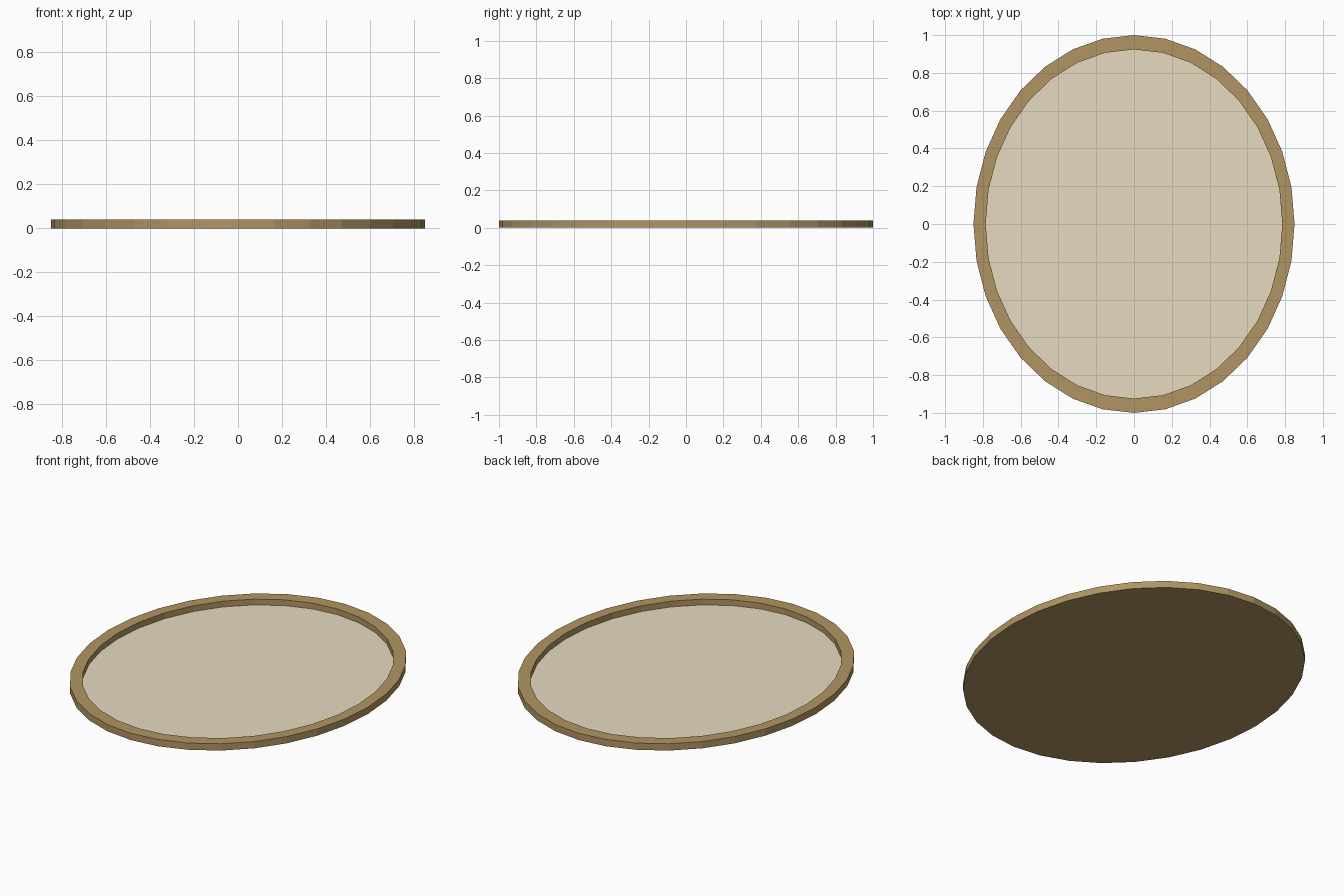
import bpy, bmesh, math

if "Cube" in bpy.data.objects:
    bpy.data.objects.remove(bpy.data.objects["Cube"])

SIDES = 32
HEIGHT = 0.04
FLOOR_Z = 0.006
RX, RY = 0.85, 1.0      # outer oval radii
INNER = 0.924           # rim opening as a share of the outer oval


def oval(bm, scale, z):
    step = 2 * math.pi / SIDES
    return [bm.verts.new((RX * scale * math.cos(i * step),
                          RY * scale * math.sin(i * step), z)) for i in range(SIDES)]


def bridge(bm, a, b):
    for i in range(SIDES):
        j = (i + 1) % SIDES
        bm.faces.new((a[i], a[j], b[j], b[i]))


def finish(bm, name, color):
    mesh = bpy.data.meshes.new(name)
    bm.to_mesh(mesh)
    bm.free()
    mat = bpy.data.materials.new(name + "_color")
    mat.diffuse_color = (*color, 1)
    mat.use_nodes = True
    mat.node_tree.nodes["Principled BSDF"].inputs["Base Color"].default_value = mat.diffuse_color
    mesh.materials.append(mat)
    bpy.context.collection.objects.link(bpy.data.objects.new(name, mesh))


# Tan rim: outer wall, flat top, inner wall and closed underside
bm = bmesh.new()
outer_low = oval(bm, 1, 0)
outer_top = oval(bm, 1, HEIGHT)
inner_top = oval(bm, INNER, HEIGHT)
inner_low = oval(bm, INNER, FLOOR_Z)
bridge(bm, outer_low, outer_top)
bridge(bm, outer_top, inner_top)
bridge(bm, inner_top, inner_low)
bm.faces.new(outer_low[::-1])
finish(bm, "rim", (0.44, 0.30, 0.122))

# Pale recessed floor
bm = bmesh.new()
bm.faces.new(oval(bm, INNER, FLOOR_Z))
finish(bm, "floor", (0.80, 0.71, 0.53))
